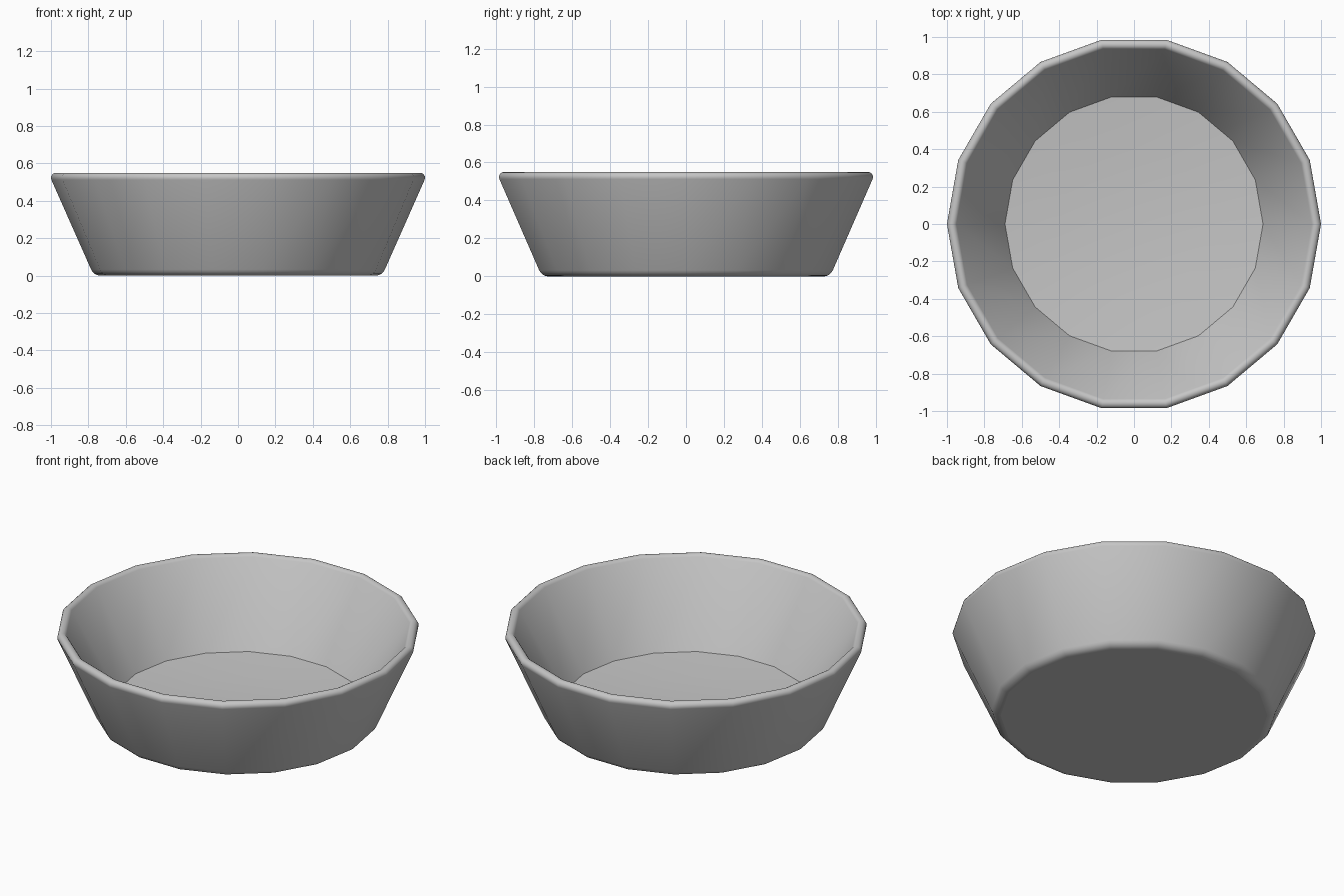
import bpy
import bmesh
from math import cos, sin, tau, radians

SIDES = 18

if "Cube" in bpy.data.objects:
    bpy.data.objects.remove(bpy.data.objects["Cube"], do_unlink=True)


def arc(cx, cz, r, start, end, steps):
    """Points (radius, height) along a rounded corner."""
    angles = [radians(start + (end - start) * i / steps) for i in range(steps + 1)]
    return [(cx + r * cos(a), cz + r * sin(a)) for a in angles]


# Half profile: rounded foot, sloping wall, rounded rim, gently dished floor
profile = arc(0.735, 0.055, 0.055, -90, -24, 5)
profile += arc(0.973, 0.523, 0.027, -24, 150, 8)
profile += [(0.69, 0.08), (0.4, 0.055)]

# Turn the profile into rings and bridge them
bm = bmesh.new()
rings = [[bm.verts.new((r * cos(tau * i / SIDES), r * sin(tau * i / SIDES), z))
          for i in range(SIDES)] for r, z in profile]
for low, high in zip(rings, rings[1:]):
    for i in range(SIDES):
        j = (i + 1) % SIDES
        bm.faces.new((low[i], low[j], high[j], high[i]))

# Flat underside and the middle of the floor
underside = bm.faces.new(rings[0][::-1])
centre = bm.verts.new((0, 0, 0.045))
for i in range(SIDES):
    bm.faces.new((rings[-1][i], rings[-1][(i + 1) % SIDES], centre))
bmesh.ops.recalc_face_normals(bm, faces=bm.faces[:])

# Keep the foot bevel from bending the shading of the flat underside
for edge in underside.edges:
    edge.smooth = False

mesh = bpy.data.meshes.new("bowl")
bm.to_mesh(mesh)
bm.free()
bowl = bpy.data.objects.new("bowl", mesh)
bpy.context.collection.objects.link(bowl)

# Plain grey finish
grey = bpy.data.materials.new("light grey")
grey.use_nodes = True
colour = (0.56, 0.56, 0.56, 1)
grey.diffuse_color = colour
grey.node_tree.nodes["Principled BSDF"].inputs["Base Color"].default_value = colour
mesh.materials.append(grey)

# Smooth sides with a crisp line where wall meets floor
bpy.ops.object.select_all(action="DESELECT")
bowl.select_set(True)
bpy.context.view_layer.objects.active = bowl
bpy.ops.object.shade_smooth_by_angle(angle=radians(40))
